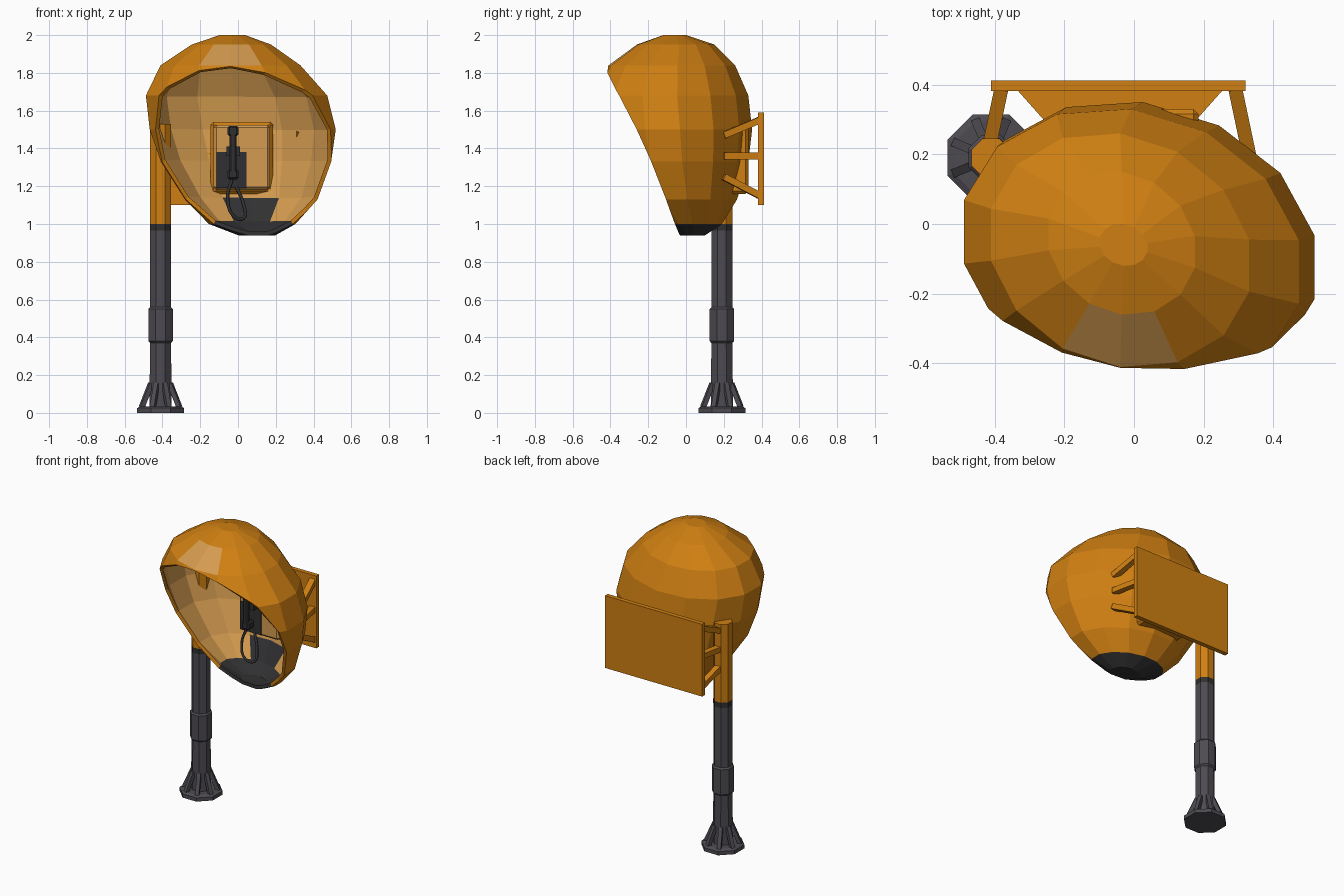
import bpy, bmesh, math
from mathutils import Vector

default_cube = bpy.data.objects.get("Cube")
if default_cube:
    bpy.data.objects.remove(default_cube, do_unlink=True)


def make_material(name, red, green, blue):
    mat = bpy.data.materials.new(name)
    mat.use_nodes = True
    colour = (red, green, blue, 1)
    mat.diffuse_color = colour
    mat.node_tree.nodes["Principled BSDF"].inputs["Base Color"].default_value = colour
    return mat


orange = make_material("orange shell", 0.63, 0.215, 0.006)
tan = make_material("pale orange lining", 0.66, 0.33, 0.08)
grey = make_material("dark grey metal", 0.075, 0.07, 0.082)
black = make_material("black plastic", 0.03, 0.03, 0.032)


def finish(name, bm, *materials):
    bmesh.ops.recalc_face_normals(bm, faces=bm.faces)
    mesh = bpy.data.meshes.new(name)
    bm.to_mesh(mesh)
    bm.free()
    for mat in materials:
        mesh.materials.append(mat)
    obj = bpy.data.objects.new(name, mesh)
    bpy.context.collection.objects.link(obj)
    return obj


def bridge_rings(bm, rings):
    """Skin a list of equal point rings and cap both ends."""
    loops = [[bm.verts.new(p) for p in ring] for ring in rings]
    count = len(loops[0])
    for low, high in zip(loops, loops[1:]):
        for i in range(count):
            j = (i + 1) % count
            bm.faces.new((low[i], low[j], high[j], high[i]))
    bm.faces.new(loops[0])
    bm.faces.new(loops[-1])


def column(name, profile, centre, mat, sides=8):
    """Faceted upright column from (radius, height) pairs."""
    bm = bmesh.new()
    angles = [math.tau * (i + 0.5) / sides for i in range(sides)]
    bridge_rings(bm, [[(centre[0] + r * math.cos(a), centre[1] + r * math.sin(a), z)
                       for a in angles] for r, z in profile])
    return finish(name, bm, mat)


def box(name, low, high, mat, bevel=0):
    bm = bmesh.new()
    bmesh.ops.create_cube(bm, size=1)
    low, high = Vector(low), Vector(high)
    for v in bm.verts:
        v.co = (low + high) / 2 + v.co * (high - low)
    obj = finish(name, bm, mat)
    if bevel:
        mod = obj.modifiers.new("Bevel", 'BEVEL')
        mod.width, mod.segments = bevel, 1
    return obj


def beam(name, start, end, width, height, mat):
    """Rectangular bar between two points."""
    start, end = Vector(start), Vector(end)
    along = (end - start).normalized()
    side = along.cross(Vector((0, 0, 1))).normalized() * width / 2
    up = side.cross(along).normalized() * height / 2
    bm = bmesh.new()
    bridge_rings(bm, [[p + side + up, p - side + up, p - side - up, p + side - up]
                      for p in (start, end)])
    return finish(name, bm, mat)


def tube(name, points, radius, mat):
    curve = bpy.data.curves.new(name, 'CURVE')
    curve.dimensions = '3D'
    curve.bevel_depth, curve.bevel_resolution = radius, 1
    curve.resolution_u = 5
    spline = curve.splines.new('BEZIER')
    spline.bezier_points.add(len(points) - 1)
    for knot, p in zip(spline.bezier_points, points):
        knot.co = p
        knot.handle_left_type = knot.handle_right_type = 'AUTO'
    curve.materials.append(mat)
    obj = bpy.data.objects.new(name, curve)
    bpy.context.collection.objects.link(obj)


# Egg-shaped hood: height, x range, y range of each ring
hood_rings = [
    (0.94, 0.0, 0.2, -0.04, 0.1),
    (1.0, -0.16, 0.31, -0.14, 0.19),
    (1.13, -0.29, 0.43, -0.3, 0.27),
    (1.33, -0.42, 0.505, -0.43, 0.33),
    (1.5, -0.48, 0.53, -0.48, 0.35),
    (1.68, -0.5, 0.485, -0.49, 0.33),
    (1.84, -0.42, 0.34, -0.41, 0.26),
    (1.95, -0.25, 0.18, -0.26, 0.15),
    (2.0, -0.1, 0.04, -0.12, 0.0),
]
SEGMENTS = 14
bm = bmesh.new()
rings = []
for z, x0, x1, y0, y1 in hood_rings:
    ring = []
    for i in range(SEGMENTS):
        a = math.tau * i / SEGMENTS
        dx = (x1 - x0) / 2 * math.sin(a)
        y = (y0 + y1) / 2 - (y1 - y0) / 2 * math.cos(a) - 0.12 * dx
        ring.append(((x0 + x1) / 2 + dx, y, z))
    rings.append(ring)
bridge_rings(bm, rings)
bmesh.ops.recalc_face_normals(bm, faces=bm.faces)


def rim_bend(x):
    return 0.3 * x * x - 0.13 * x


# Slanted, gently curved mouth: unbend, slice, bend back
for v in bm.verts:
    v.co.y -= rim_bend(v.co.x)
bmesh.ops.bisect_plane(bm, geom=bm.verts[:] + bm.edges[:] + bm.faces[:],
                       plane_co=(0, 0.4, 0), plane_no=(0, 1, 0.446), clear_inner=True)
for v in bm.verts:
    v.co.y += rim_bend(v.co.x)

# Slots: plain, dark base, pale patch, dark lining only
for f in bm.faces:
    c = f.calc_center_median()
    if c.z < 1.0:
        f.material_index = 1
    elif c.z < 1.1 and c.y > 0.1 and abs(c.x - 0.07) < 0.12:
        f.material_index = 3
    elif 1.86 < c.z < 1.93 and c.y < -0.2 and -0.2 < c.x < 0.06:
        f.material_index = 2
mesh = bpy.data.meshes.new("hood")
bm.to_mesh(mesh)
bm.free()
for mat in (orange, black, tan, orange, tan, black, tan, black):
    mesh.materials.append(mat)
hood = bpy.data.objects.new("hood", mesh)
bpy.context.collection.objects.link(hood)
shell = hood.modifiers.new("Thickness", 'SOLIDIFY')
shell.thickness, shell.offset = 0.022, -1
shell.material_offset = 4

# Post with foot, sleeve and painted upper half
post = (-0.41, 0.19)
column("foot_plate", [(0.135, 0), (0.135, 0.025), (0.115, 0.035)], post, grey)
column("post_lower", [(0.064, 0.03), (0.06, 0.37), (0.07, 0.38), (0.07, 0.55),
                      (0.06, 0.56), (0.06, 0.965)], post, grey)
column("post_band", [(0.061, 0.965), (0.061, 1.0)], post, black)
column("post_upper", [(0.06, 1.0), (0.06, 1.53)], post, orange)
for i in range(8):
    a = math.tau * (i + 0.5) / 8
    foot, top = [(post[0] + r * math.cos(a), post[1] + r * math.sin(a), z)
                 for r, z in ((0.108, 0.03), (0.055, 0.155))]
    beam("foot_gusset", foot, top, 0.025, 0.025, grey)

# Rear panel with struts on both sides and a shelf bracket
box("rear_panel", (-0.41, 0.382, 1.1), (0.32, 0.412, 1.59), orange)
for name, panel_x, hood_x in (("right", -0.38, -0.42), ("left", 0.29, 0.33)):
    for panel_z, hood_z in ((1.55, 1.47), (1.36, 1.36), (1.15, 1.25)):
        beam(name + "_strut", (panel_x, 0.39, panel_z), (hood_x, 0.2, hood_z),
             0.04, 0.035, orange)
bm = bmesh.new()
bridge_rings(bm, [[(-0.34, 0.39, z), (0.26, 0.39, z), (0.18, 0.3, z), (-0.26, 0.3, z)]
                  for z in (1.345, 1.375)])
finish("panel_shelf", bm, orange)

# Telephone on the inner wall
box("backing_frame", (-0.145, 0.23, 1.16), (0.185, 0.33, 1.54), orange, 0.015)
box("phone_body", (-0.13, 0.19, 1.18), (0.17, 0.25, 1.525), tan, 0.015)
box("keypad", (-0.115, 0.184, 1.19), (0.045, 0.192, 1.38), black)
box("hook", (-0.06, 0.15, 1.36), (0.01, 0.2, 1.41), black)
box("handset_grip", (-0.045, 0.11, 1.27), (-0.008, 0.145, 1.5), black, 0.008)
for name, z in (("earpiece", 1.465), ("mouthpiece", 1.235)):
    box(name, (-0.055, 0.11, z), (0.002, 0.175, z + 0.055), black, 0.01)
tube("cord", [(-0.03, 0.14, 1.24), (-0.055, 0.12, 1.14), (-0.02, 0.11, 1.04),
              (0.03, 0.13, 1.03), (0.03, 0.16, 1.1), (-0.01, 0.19, 1.2)], 0.009, black)
